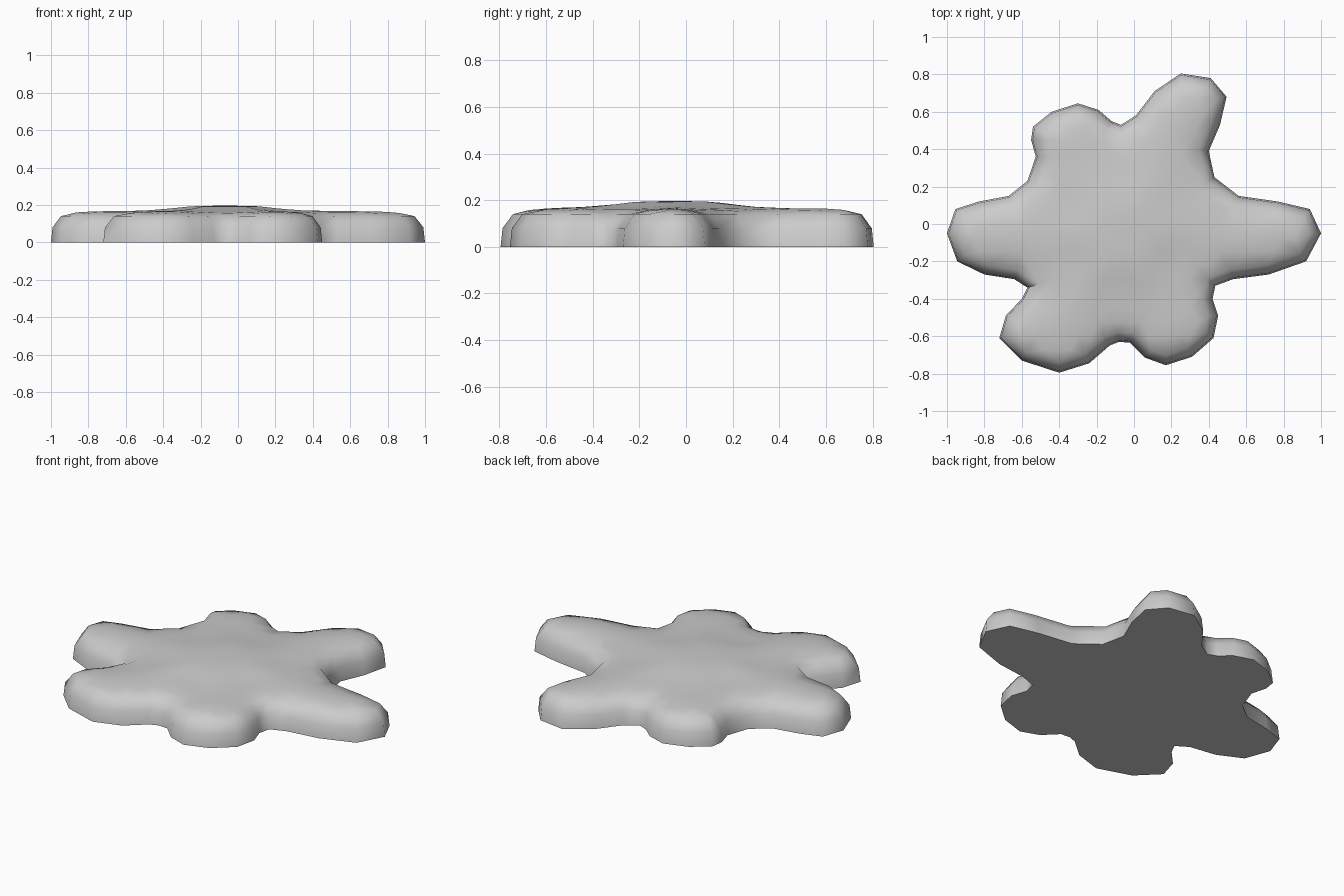
import bpy, bmesh, math
from mathutils import Vector
from mathutils.geometry import delaunay_2d_cdt, intersect_point_line

if "Cube" in bpy.data.objects:
    bpy.data.objects.remove(bpy.data.objects["Cube"])

# Splat outline seen from above, counter-clockwise
OUT = [Vector(p) for p in [
    (1, -.05), (.94, .08), (.77, .12), (.56, .15), (.43, .25), (.40, .39),
    (.46, .53), (.495, .68), (.41, .78), (.25, .805), (.11, .71), (.01, .58),
    (-.07, .53), (-.12, .55), (-.19, .61), (-.30, .645), (-.44, .60), (-.54, .52),
    (-.55, .45), (-.525, .36), (-.57, .23), (-.67, .15), (-.83, .12), (-.955, .08),
    (-1, -.05), (-.945, -.20), (-.80, -.27), (-.64, -.295), (-.57, -.34), (-.60, -.40),
    (-.685, -.49), (-.72, -.61), (-.60, -.73), (-.40, -.795), (-.24, -.745), (-.13, -.65),
    (-.08, -.63), (-.02, -.635), (.06, -.715), (.17, -.755), (.31, -.71), (.425, -.61),
    (.45, -.49), (.42, -.40), (.435, -.33), (.53, -.295), (.72, -.27), (.92, -.20)]]
N = len(OUT)

# Height of the upper surface by distance from the outline
PROFILE = [(.05, .14), (.12, .16), (.2, .166), (.27, .171), (.43, .195), (.7, .197)]


def inset(dist):
    ring = []
    for i, p in enumerate(OUT):
        a = (p - OUT[i - 1]).normalized()
        b = (OUT[(i + 1) % N] - p).normalized()
        n = Vector((-a.y - b.y, a.x + b.x)).normalized()
        ring.append(p + n * dist / max(.75, n.dot(Vector((-a.y, a.x)))))
    return ring


def edge_distance(p):
    best = 9
    for i in range(N):
        a, b = OUT[i - 1], OUT[i]
        t = max(0, min(1, (p - a).dot(b - a) / (b - a).length_squared))
        best = min(best, (p - a.lerp(b, t)).length)
    return best


def inside(p):
    hit = False
    for i in range(N):
        a, b = OUT[i - 1], OUT[i]
        if (a.y > p.y) != (b.y > p.y) and p.x < a.x + (p.y - a.y) / (b.y - a.y) * (b.x - a.x):
            hit = not hit
    return hit


def height(d):
    for (d0, z0), (d1, z1) in zip(PROFILE, PROFILE[1:]):
        if d < d1:
            return z0 + (z1 - z0) * max(0, d - d0) / (d1 - d0)
    return PROFILE[-1][1]


bm = bmesh.new()

# Flat underside and rounded side wall
rings = [[bm.verts.new((p.x, p.y, z)) for p in inset(d)]
         for d, z in [(0, 0), (.008, .08), (.05, .14)]]
bm.faces.new(rings[0][::-1])
for lo, hi in zip(rings, rings[1:]):
    for i in range(N):
        j = (i + 1) % N
        bm.faces.new((lo[i], lo[j], hi[j], hi[i]))

# Gently domed top, triangulated over staggered interior points
pts = [v.co.xy for v in rings[-1]]
step = .075
for r in range(-11, 12):
    for c in range(-14, 15):
        p = Vector(((c + .5 * (r % 2)) * step, r * step))
        if inside(p) and edge_distance(p) > .085:
            pts.append(p)
edges = [(i, (i + 1) % N) for i in range(N)]
vs, _, fs, orig, _, _ = delaunay_2d_cdt(pts, edges, [], 1, 1e-5)
top = []
for p, o in zip(vs, orig):
    rim = [k for k in o if k < N]
    top.append(rings[-1][rim[0]] if rim else bm.verts.new((p.x, p.y, height(edge_distance(p)))))
for f in fs:
    bm.faces.new([top[k] for k in f])
bmesh.ops.recalc_face_normals(bm, faces=bm.faces)

mesh = bpy.data.meshes.new("splat")
bm.to_mesh(mesh)
bm.free()
splat = bpy.data.objects.new("splat", mesh)
bpy.context.collection.objects.link(splat)
bpy.context.view_layer.objects.active = splat
splat.select_set(True)
bpy.ops.object.shade_smooth_by_angle(angle=math.radians(60))
